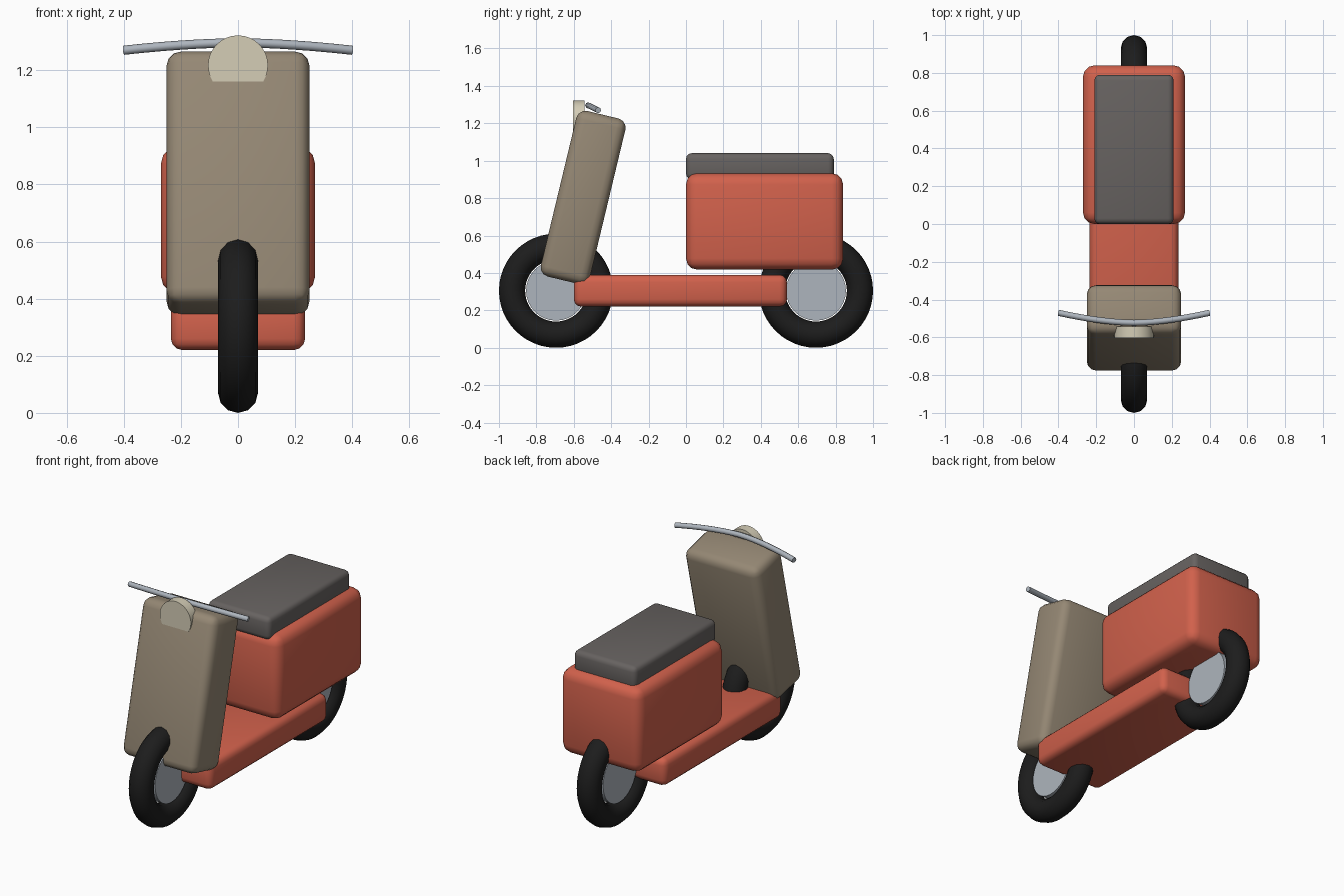
import bpy, bmesh, math
from mathutils import Vector

cube = bpy.data.objects.get("Cube")
if cube:
    bpy.data.objects.remove(cube, do_unlink=True)


def material(name, rgb):
    m = bpy.data.materials.new(name)
    m.use_nodes = True
    m.diffuse_color = (*rgb, 1)
    bsdf = next(n for n in m.node_tree.nodes if n.type == "BSDF_PRINCIPLED")
    bsdf.inputs["Base Color"].default_value = (*rgb, 1)
    return m


coral = material("coral red", (0.64, 0.12, 0.072))
taupe = material("taupe", (0.30, 0.245, 0.175))
grey = material("seat grey", (0.135, 0.123, 0.118))
rubber = material("rubber black", (0.012, 0.012, 0.012))
steel = material("steel", (0.42, 0.46, 0.51))
cream = material("lamp cream", (0.66, 0.61, 0.47))


def finish(obj, name, mat, angle=60):
    obj.name = name
    obj.data.materials.append(mat)
    bpy.ops.object.select_all(action="DESELECT")
    obj.select_set(True)
    bpy.context.view_layer.objects.active = obj
    bpy.ops.object.shade_smooth_by_angle(angle=math.radians(angle))
    return obj


def rounded_box(name, size, centre, bevel, mat, tilt=0):
    bm = bmesh.new()
    bmesh.ops.create_cube(bm, size=1)
    bmesh.ops.scale(bm, vec=size, verts=bm.verts)
    bmesh.ops.bevel(bm, geom=list(bm.edges), offset=bevel, segments=3,
                    profile=0.5, affect="EDGES")
    mesh = bpy.data.meshes.new(name)
    bm.to_mesh(mesh)
    bm.free()
    obj = bpy.data.objects.new(name, mesh)
    bpy.context.collection.objects.link(obj)
    obj.location = centre
    obj.rotation_euler.x = math.radians(tilt)
    return finish(obj, name, mat)


# Body panels
rounded_box("rear_body", (0.54, 0.84, 0.515), (0, 0.42, 0.675), 0.06, coral)
rounded_box("footboard", (0.47, 1.14, 0.17), (0, -0.03, 0.305), 0.04, coral)
rounded_box("seat", (0.42, 0.79, 0.14), (0, 0.395, 0.97), 0.03, grey)
rounded_box("front_shield", (0.50, 0.27, 0.91), (0, -0.55, 0.803), 0.05, taupe, tilt=-13.5)

# Wheels: a tyre around a separate hub disc
for side, y in (("front", -0.695), ("rear", 0.695)):
    centre = (0, y, 0.305)
    turn = (0, math.pi / 2, 0)
    bpy.ops.mesh.primitive_torus_add(major_radius=0.235, minor_radius=0.07,
                                     major_segments=48, minor_segments=12,
                                     location=centre, rotation=turn)
    finish(bpy.context.object, side + "_tyre", rubber)
    bpy.ops.mesh.primitive_cylinder_add(vertices=32, radius=0.16, depth=0.08,
                                        location=centre, rotation=turn)
    finish(bpy.context.object, side + "_hub", steel, 30)

# Headlight
bpy.ops.mesh.primitive_cylinder_add(vertices=32, radius=0.105, depth=0.06,
                                    location=(0, -0.573, 1.217),
                                    rotation=(math.pi / 2, 0, 0))
finish(bpy.context.object, "headlight", cream, 30)

# Handlebar: a bowed tube with capped ends
curve = bpy.data.curves.new("handlebar", "CURVE")
curve.dimensions = "3D"
curve.bevel_depth = 0.016
curve.bevel_resolution = 2
curve.use_fill_caps = True
spline = curve.splines.new("POLY")
steps = 16
spline.points.add(steps)
for i, p in enumerate(spline.points):
    t = 2 * i / steps - 1
    bow = abs(t) ** 1.7
    p.co = (0.4 * t, -0.523 + 0.053 * bow, 1.296 - 0.026 * bow, 1)
bar = bpy.data.objects.new("handlebar", curve)
bpy.context.collection.objects.link(bar)
bpy.ops.object.select_all(action="DESELECT")
bar.select_set(True)
bpy.context.view_layer.objects.active = bar
bpy.ops.object.convert(target="MESH")
finish(bpy.context.object, "handlebar", steel, 50)
